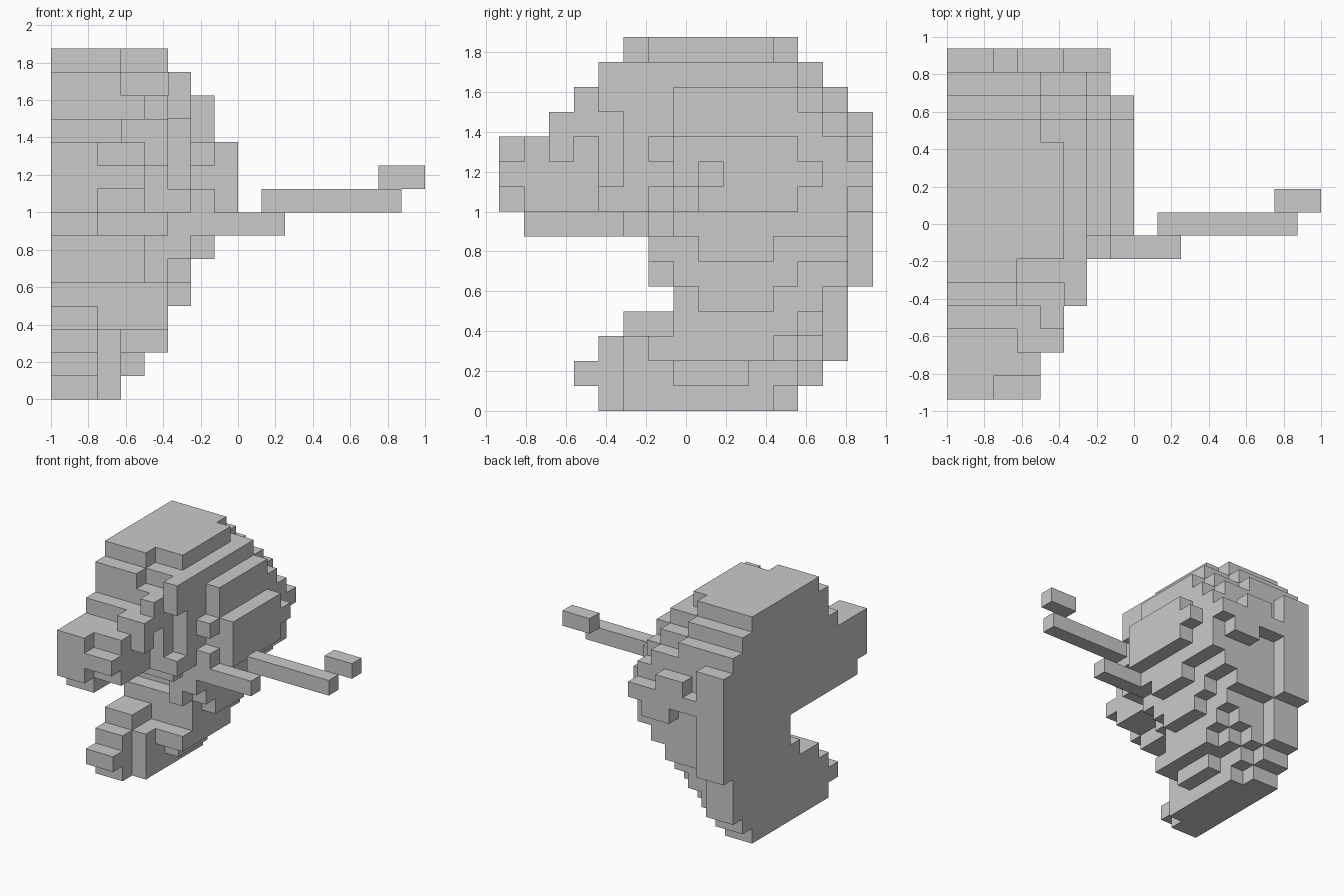
import bpy, bmesh, math
from mathutils import Vector

default_cube = bpy.data.objects.get("Cube")
if default_cube:
    bpy.data.objects.remove(default_cube, do_unlink=True)

UNIT = 0.125
ORIGIN = Vector((-1.0, -0.9375, 0.0))

grey = bpy.data.materials.new("plain_grey")
grey.use_nodes = True
colour = (0.59, 0.59, 0.59, 1.0)
grey.diffuse_color = colour
grey.node_tree.nodes["Principled BSDF"].inputs["Base Color"].default_value = colour


def block(xs, ys, zs):
    """Set of grid cells; each range is (first, last), both included."""
    span = lambda r: range(r[0], r[1] + 1)
    return {(x, y, z) for x in span(xs) for y in span(ys) for z in span(zs)}


def layer(x_first, x_last, bottom, rows):
    """A slab across x whose side outline is a stack of (front, back) rows."""
    cells = set()
    for step, row in enumerate(rows):
        cells |= block((x_first, x_last), row, (bottom + step, bottom + step))
    return cells


def build(name, cells):
    """Skin the outside of a set of cells and merge its flat areas."""
    bm = bmesh.new()
    corners = {}

    def corner(point):
        if point not in corners:
            corners[point] = bm.verts.new(ORIGIN + UNIT * Vector(point))
        return corners[point]

    for cell in cells:
        for axis in range(3):
            for side in (0, 1):
                beside = list(cell)
                beside[axis] += 1 if side else -1
                if tuple(beside) in cells:
                    continue
                u, v = (axis + 1) % 3, (axis + 2) % 3
                loop = []
                for du, dv in ((0, 0), (1, 0), (1, 1), (0, 1)):
                    point = list(cell)
                    point[axis] += side
                    point[u] += du
                    point[v] += dv
                    loop.append(corner(tuple(point)))
                bm.faces.new(loop if side else loop[::-1])
    bmesh.ops.dissolve_limit(bm, angle_limit=math.radians(1),
                             verts=bm.verts, edges=bm.edges)
    mesh = bpy.data.meshes.new(name)
    bm.to_mesh(mesh)
    bm.free()
    mesh.materials.append(grey)
    obj = bpy.data.objects.new(name, mesh)
    bpy.context.collection.objects.link(obj)
    return obj


# Half head: slabs stacked from the flat middle plane out to the cheek
middle = layer(0, 1, 0, [
    (4, 11), (3, 12), (4, 13), (5, 13), (7, 13), (8, 14), (8, 14), (1, 14),
    (0, 14), (0, 14), (0, 14), (3, 14), (4, 13), (4, 12), (5, 11)])
inner = layer(2, 2, 0, [
    (5, 10), (5, 11), (5, 12), (7, 12), (7, 12), (8, 13), (8, 13), (5, 13),
    (1, 13), (0, 14), (1, 13), (3, 13), (4, 13), (4, 12), (5, 11)])
muzzle_side = layer(3, 3, 1, [
    (7, 9), (6, 11), (7, 12), (7, 12), (8, 13), (8, 13), (5, 13),
    (1, 13), (0, 14), (1, 14), (2, 13), (4, 13), (4, 12), (6, 11)])
temple = layer(4, 4, 2, [
    (6, 10), (7, 11), (7, 12), (6, 13), (6, 13), (5, 13),
    (4, 14), (4, 14), (4, 14), (3, 13), (3, 12), (5, 11), (6, 10)])
side = layer(5, 5, 4, [
    (8, 10), (7, 11), (6, 13), (6, 13), (4, 14), (5, 14), (5, 13),
    (5, 13), (4, 12), (4, 11)])
outer = layer(6, 6, 6, [
    (8, 10), (7, 13), (6, 13), (7, 14), (6, 13), (7, 12), (7, 11)])
cheek = layer(7, 7, 8, [(7, 11), (7, 12), (7, 11)])
brow_ridge = block((4, 4), (2, 2), (10, 11))
brow_notch = block((3, 4), (4, 4), (13, 13))

head = middle | inner | muzzle_side | temple | side | outer | cheek | brow_ridge
build("half_head", head - brow_notch)

# Thin rod in three offset pieces
build("rod_base", block((6, 9), (6, 6), (7, 7)))
build("rod_shaft", block((9, 14), (7, 7), (8, 8)))
build("rod_tip", block((14, 15), (8, 8), (9, 9)))
